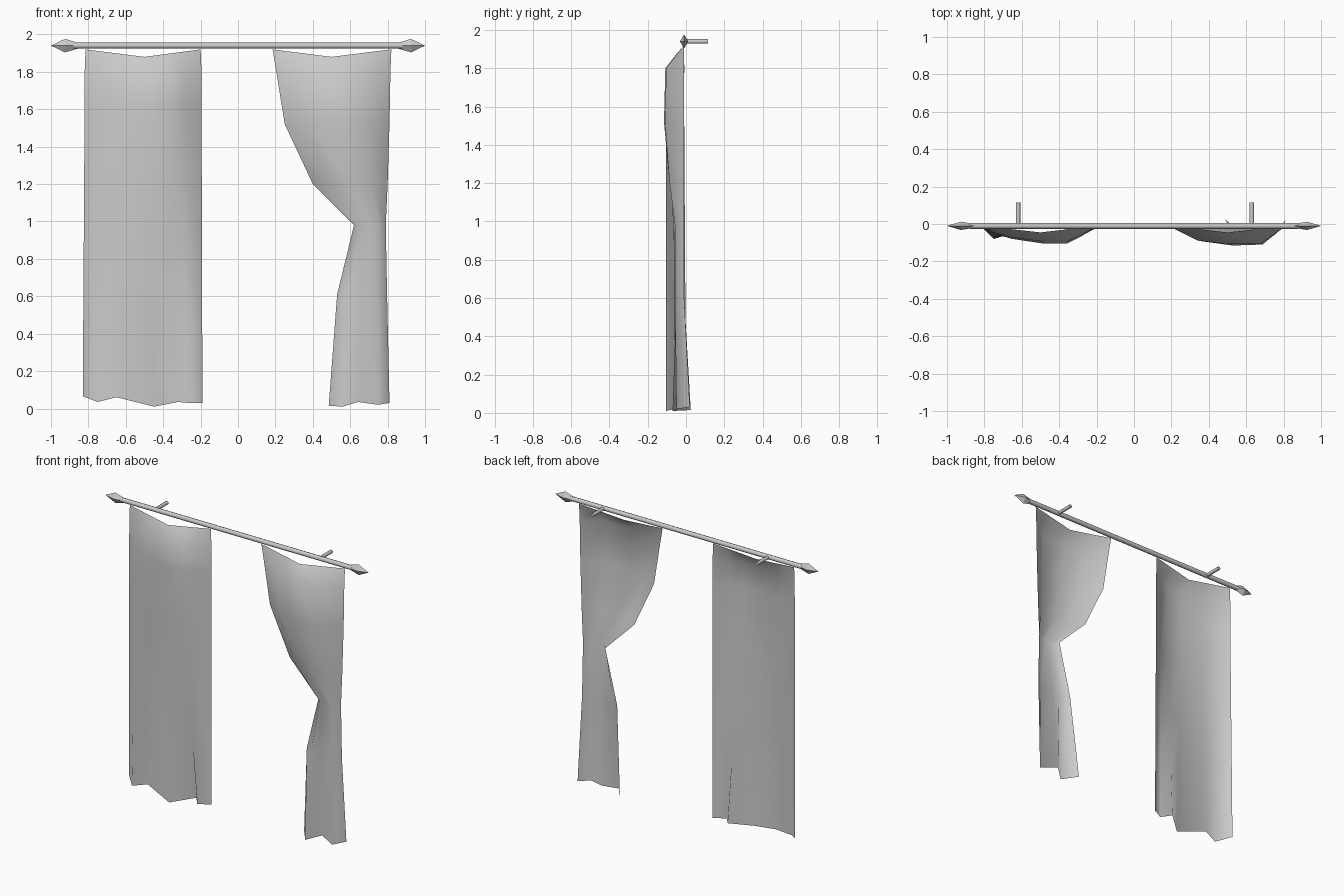
import bpy, bmesh, math
from mathutils import Matrix, Vector

cube = bpy.data.objects.get("Cube")
if cube:
    bpy.data.objects.remove(cube)

ROD_Y, ROD_Z = -0.01, 1.94

grey = bpy.data.materials.new("soft_grey")
grey.use_nodes = True
colour = (0.6, 0.6, 0.6, 1)
grey.diffuse_color = colour
bsdf = next(n for n in grey.node_tree.nodes if n.type == "BSDF_PRINCIPLED")
bsdf.inputs["Base Color"].default_value = colour


def finish(name, bm, angle):
    mesh = bpy.data.meshes.new(name)
    bm.to_mesh(mesh)
    bm.free()
    obj = bpy.data.objects.new(name, mesh)
    bpy.context.collection.objects.link(obj)
    mesh.materials.append(grey)
    bpy.ops.object.select_all(action="DESELECT")
    obj.select_set(True)
    bpy.context.view_layer.objects.active = obj
    bpy.ops.object.shade_smooth_by_angle(angle=math.radians(angle))


def bar(name, start, end, r1, r2, sides=8, depth=1.0, caps=True):
    """Straight or tapered bar between two points."""
    a, b = Vector(start), Vector(end)
    bm = bmesh.new()
    bmesh.ops.create_cone(bm, cap_ends=caps, segments=sides, radius1=r1,
                          radius2=r2, depth=(b - a).length)
    turn = (b - a).to_track_quat("Z", "Y").to_matrix().to_4x4()
    bmesh.ops.transform(bm, verts=bm.verts,
                        matrix=Matrix.Translation((a + b) / 2) @ turn)
    for v in bm.verts:
        v.co.y = ROD_Y + (v.co.y - ROD_Y) * depth
    finish(name, bm, 60)


def sheet(name, rows):
    """Cloth made from rows of (x, y, z) points, top to bottom."""
    bm = bmesh.new()
    grid = [[bm.verts.new(p) for p in row] for row in rows]
    for up, low in zip(grid, grid[1:]):
        for i in range(len(up) - 1):
            bm.faces.new((up[i], low[i], low[i + 1], up[i + 1]))
    finish(name, bm, 80)


def mix(a, b, t):
    return [tuple(Vector(p).lerp(Vector(q), t)) for p, q in zip(a, b)]


def top_edge(xs, left, mid, right):
    """Hem hung from two corners, sagging forward in the middle."""
    row = []
    for x in xs:
        s = (x - left) / (mid - left) if x < mid else (right - x) / (right - mid)
        row.append((x, ROD_Y - 0.035 * s, 1.92 - 0.04 * s))
    return row


# Rod, wall brackets and finials
bar("rod", (-0.88, ROD_Y, ROD_Z), (0.88, ROD_Y, ROD_Z), 0.016, 0.016)
for side, x in (("right", -0.62), ("left", 0.63)):
    bar(side + "_bracket", (x, ROD_Y, ROD_Z), (x, 0.115, ROD_Z), 0.012, 0.012)
for side, s in (("right", -1), ("left", 1)):
    wide = (s * 0.925, ROD_Y, ROD_Z)
    bar(side + "_finial_base", (s * 0.85, ROD_Y, ROD_Z), wide, 0.014, 0.036, 4, 0.62, False)
    bar(side + "_finial_tip", wide, (s, ROD_Y, ROD_Z), 0.036, 0, 4, 0.62, False)

# Straight curtain, with a fold that opens toward the floor
hem = [(-0.83, 0, 0.065), (-0.75, -0.08, 0.035), (-0.65, -0.05, 0.06),
       (-0.45, -0.105, 0.01), (-0.32, 0.005, 0.035), (-0.27, -0.057, 0.03),
       (-0.19, -0.015, 0.03)]
chest_xy = [(-0.82, -0.01), (-0.74, -0.055), (-0.65, -0.08), (-0.48, -0.105),
            (-0.36, -0.105), (-0.28, -0.065), (-0.195, -0.01)]
chest = [(x, y, 1.63) for x, y in chest_xy]
shoulder = [(x, y * 0.9, 1.8) for x, y in chest_xy]
top = top_edge((-0.815, -0.74, -0.65, -0.5, -0.38, -0.29, -0.2), -0.815, -0.5, -0.2)
sheet("straight_curtain", [top, shoulder] + [mix(chest, hem, i / 4) for i in range(5)])

# Tied curtain: each level is height, side edges, bulge, fold depth
spread = (0, 0.22, 0.5, 0.78, 1)
bulge = (0, 0.8, 1, 0.95, 0)
rows = [top_edge((0.185, 0.32, 0.5, 0.68, 0.82), 0.185, 0.5, 0.82)]
for z, left, right, out, fold in (
        (1.8, 0.205, 0.815, 0.098, 0), (1.52, 0.25, 0.81, 0.105, 0),
        (1.2, 0.4, 0.8, 0.08, 0.005), (0.98, 0.62, 0.79, 0.05, 0.015),
        (0.61, 0.53, 0.797, 0.05, 0.03)):
    rows.append([(left + (right - left) * t,
                  ROD_Y - out * b + (fold if i == 2 else 0), z)
                 for i, (t, b) in enumerate(zip(spread, bulge))])
rows.append([(0.485, 0.025, 0.015), (0.56, -0.07, 0.01), (0.64, 0, 0.035),
             (0.75, -0.05, 0.02), (0.81, 0.02, 0.03)])
sheet("tied_curtain", rows)
